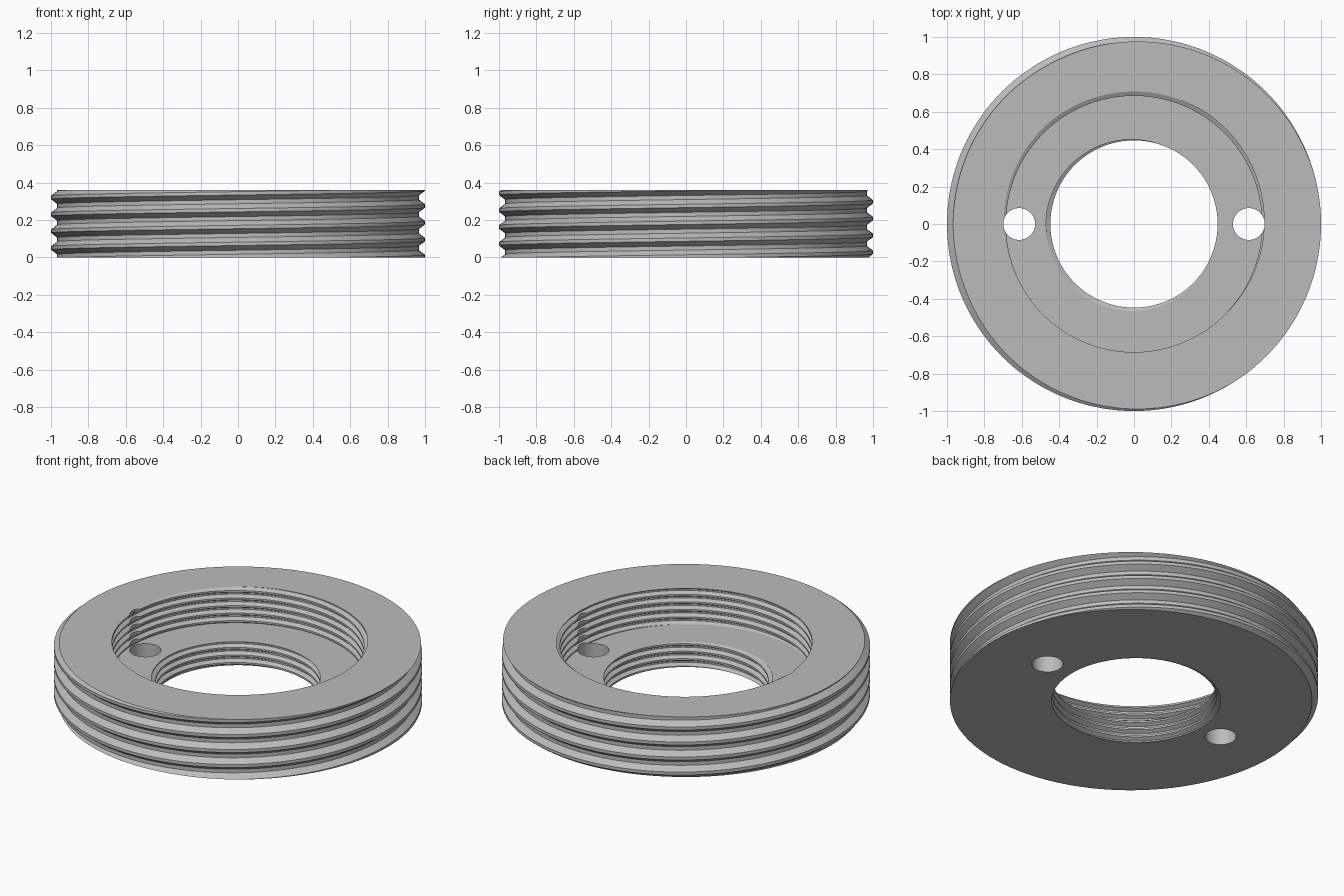
import bpy, bmesh, math

if "Cube" in bpy.data.objects:
    bpy.data.objects.remove(bpy.data.objects["Cube"])

STEPS = 144
HEIGHT, FLOOR = 0.36, 0.145
CREST, ROOT = 0.1, 0.38        # half widths of crest and root, in pitches


def thread_column(turn, z0, z1, r_min, r_max, pitch, phase):
    """Points of a helical thread wall from z0 up to z1 at one angle."""
    a = 2 * math.pi * turn
    first = math.floor((z0 - phase) / pitch) - 2
    last = math.ceil((z1 - phase) / pitch) + 2
    points = []
    for k in range(first, last):
        for f in (-ROOT, -CREST, CREST, ROOT):
            z = min(max(phase + pitch * (k + f + turn), z0), z1)
            t = (z - phase) / pitch - turn
            d = abs(t - round(t))
            s = min(max((ROOT - d) / (ROOT - CREST), 0), 1)
            r = r_min + (r_max - r_min) * s
            points.append((r * math.cos(a), r * math.sin(a), z))
    return points


def section(turn):
    """Closed section: outer thread up, wide bore down, narrow bore down."""
    outer = thread_column(turn, 0, HEIGHT, 0.967, 1.0, 0.09, 0.005)
    wide = thread_column(turn, FLOOR, HEIGHT, 0.685, 0.708, 0.045, -0.01125)
    narrow = thread_column(turn, 0, FLOOR, 0.447, 0.47, 0.045, FLOOR - 0.026)
    return outer + wide[::-1] + narrow[::-1]


# Grey metal
metal = bpy.data.materials.new("grey metal")
metal.use_nodes = True
grey = (0.5, 0.5, 0.5, 1)
metal.diffuse_color = grey
metal.node_tree.nodes["Principled BSDF"].inputs["Base Color"].default_value = grey

# Threaded ring body
bm = bmesh.new()
columns = [[bm.verts.new(p) for p in section(i / STEPS)] for i in range(STEPS + 1)]
for left, right in zip(columns, columns[1:]):
    for j in range(len(left)):
        bm.faces.new((left[j - 1], right[j - 1], right[j], left[j]))
bmesh.ops.remove_doubles(bm, verts=bm.verts, dist=1e-5)
bmesh.ops.recalc_face_normals(bm, faces=bm.faces)
mesh = bpy.data.meshes.new("threaded_ring")
bm.to_mesh(mesh)
bm.free()
mesh.materials.append(metal)
ring = bpy.data.objects.new("threaded_ring", mesh)
bpy.context.collection.objects.link(ring)

# Two spanner holes through the floor
for side in (-1, 1):
    bpy.ops.mesh.primitive_cylinder_add(vertices=48, radius=0.085, depth=1,
                                        location=(side * 0.614, 0, 0.2))
    cutter = bpy.context.object
    cutter.name = "spanner_hole_cutter"
    cutter.hide_render = True
    cutter.data.materials.append(metal)
    bpy.ops.object.select_all(action="DESELECT")
    ring.select_set(True)
    bpy.context.view_layer.objects.active = ring
    cut = ring.modifiers.new("spanner_hole", "BOOLEAN")
    cut.operation = "DIFFERENCE"
    cut.solver = "EXACT"
    cut.object = cutter
    bpy.ops.object.modifier_apply(modifier=cut.name)
    bpy.data.objects.remove(cutter)

bpy.ops.object.shade_smooth_by_angle(angle=math.radians(20))
